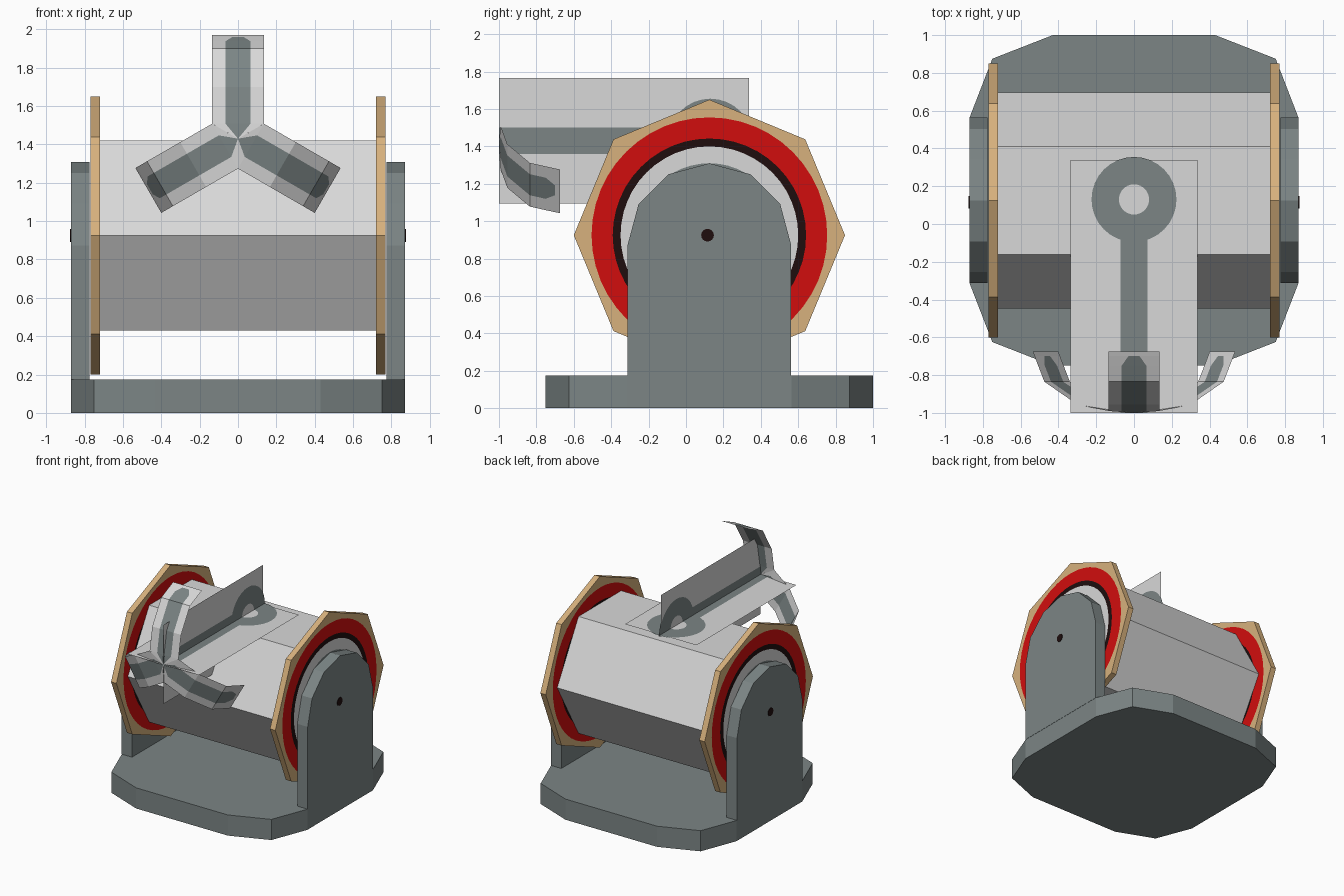
import bpy, bmesh, math
from mathutils import Matrix, Vector

if "Cube" in bpy.data.objects:
    bpy.data.objects.remove(bpy.data.objects["Cube"])


def material(name, rgb):
    m = bpy.data.materials.new(name)
    m.diffuse_color = (*rgb, 1)
    m.use_nodes = True
    m.node_tree.nodes["Principled BSDF"].inputs["Base Color"].default_value = m.diffuse_color
    return m


SLATE = material("slate_grey", (0.20, 0.235, 0.235))
LIGHT = material("light_grey", (0.69, 0.69, 0.69))
TAN = material("tan_wood", (0.68, 0.44, 0.205))
RED = material("red_paint", (0.64, 0.004, 0.004))
DARK = material("dark_brown", (0.013, 0.004, 0.004))

AXLE_Y, AXLE_Z, HOOK_Z = 0.125, 0.925, 1.43


def finish(name, bm, mats, closed=True):
    bmesh.ops.remove_doubles(bm, verts=bm.verts, dist=1e-5)
    bmesh.ops.dissolve_degenerate(bm, edges=bm.edges, dist=1e-6)
    if closed:
        bmesh.ops.recalc_face_normals(bm, faces=bm.faces)
    me = bpy.data.meshes.new(name)
    bm.to_mesh(me)
    bm.free()
    for m in mats:
        me.materials.append(m)
    ob = bpy.data.objects.new(name, me)
    bpy.context.collection.objects.link(ob)
    return ob


def prism(name, points, vec, mat):
    """Extrude a closed outline of 3D points along a vector."""
    bm = bmesh.new()
    f = bm.faces.new([bm.verts.new(p) for p in points])
    new = bmesh.ops.extrude_face_region(bm, geom=[f], use_keep_orig=True)["geom"]
    bmesh.ops.translate(bm, vec=vec,
                        verts=[v for v in new if isinstance(v, bmesh.types.BMVert)])
    return finish(name, bm, [mat])


def polar(n, r, start=0.0):
    return [(r * math.cos(start + math.tau * i / n), r * math.sin(start + math.tau * i / n))
            for i in range(n)]


# Base plate with chamfered corners
quarter = [(0.87, 0.44), (0.75, 0.75), (0.43, 0.875)]
outline = quarter + [(-x, y) for x, y in quarter[::-1]]
outline += [(-x, -y) for x, y in outline]
prism("base_plate", [(x, y + AXLE_Y, 0) for x, y in outline], (0, 0, 0.175), SLATE)

# Hexagonal drum
prism("drum", [(-0.73, AXLE_Y + y, AXLE_Z + z) for y, z in polar(6, 0.572)],
      (1.46, 0, 0), LIGHT)


def flange(name, x0, x1):
    """Octagonal wheel with painted rings on both faces."""
    n = 48
    radii = [0.385, 0.475, 0.517, 0.63]
    bm = bmesh.new()
    sides = []
    for x in (x0, x1):
        loops = [polar(n, r) for r in radii]
        octa = []
        for i in range(n):
            a = math.tau * i / n
            off = a % (math.tau / 8) - math.pi / 8
            r = 0.725 * math.cos(math.pi / 8) / math.cos(off)
            octa.append((r * math.cos(a), r * math.sin(a)))
        loops.append(octa)
        rows = [[bm.verts.new((x, AXLE_Y + y, AXLE_Z + z)) for y, z in lp] for lp in loops]
        bm.faces.new(rows[0]).material_index = 0
        for k in range(4):
            for i in range(n):
                j = (i + 1) % n
                bm.faces.new((rows[k][i], rows[k][j], rows[k + 1][j],
                              rows[k + 1][i])).material_index = k + 1
        sides.append(rows[-1])
    for i in range(n):
        j = (i + 1) % n
        bm.faces.new((sides[0][i], sides[0][j], sides[1][j], sides[1][i])).material_index = 4
    finish(name, bm, [SLATE, LIGHT, DARK, RED, TAN])


# Posts, flanges and axle pins on both sides
arch = [(0.4375 * math.cos(math.radians(a)), 0.872 + 0.4375 * math.sin(math.radians(a)))
        for a in range(0, 181, 30)]
arch = [(0.4375, 0.175)] + arch + [(-0.4375, 0.175)]
for s, side in ((1, "right"), (-1, "left")):
    prism("post_" + side, [(s * 0.775, AXLE_Y + y, z) for y, z in arch],
          (s * 0.097, 0, 0), SLATE)
    prism("axle_pin_" + side, [(s * 0.868, 0.115 + y, AXLE_Z + z) for y, z in polar(16, 0.034)],
          (s * 0.008, 0, 0), DARK)
    flange("flange_" + side, s * 0.72, s * 0.77)


def hook_card(name, angle):
    """Flat card with the painted shank and eye of the hook, turned about the shank."""
    turn = Matrix.Translation((0, 0, HOOK_Z)) @ Matrix.Rotation(angle, 4, 'Y')
    bm = bmesh.new()
    bm.faces.new([bm.verts.new((x, y, 0)) for x, y in
                  ((-0.335, -1), (0.335, -1), (0.335, 0.338), (-0.335, 0.338))])
    # painted shapes just above and below the card
    for z in (0.003, -0.003):
        def quad(pts):
            vs = [bm.verts.new((x, y, z)) for x, y in (pts if z > 0 else pts[::-1])]
            bm.faces.new(vs).material_index = 1
        inner, outer = polar(32, 0.08), polar(32, 0.225)
        for i in range(32):
            j = (i + 1) % 32
            quad([(x, y + 0.13) for x, y in (inner[i], outer[i], outer[j], inner[j])])
        quad([(-0.072, -1), (0.072, -1), (0.072, -0.08), (-0.072, -0.08)])
    bm.transform(turn)
    finish(name, bm, [LIGHT, SLATE], closed=False)


hook_card("hook_shank_flat", 0)
hook_card("hook_shank_upright", math.pi / 2)

# Three curved claws: radius, y, half width, half width of dark stripe
rows = [(0, -1, 0, 0), (0.078, -0.99, 0.135, 0.065), (0.27, -0.955, 0.135, 0.065),
        (0.47, -0.835, 0.135, 0.065), (0.508, -0.75, 0.135, 0.065),
        (0.53, -0.70, 0.135, 0.03), (0.54, -0.675, 0.135, 0.03)]
for c in range(3):
    bm = bmesh.new()
    turn = Matrix.Translation((0, 0, HOOK_Z)) @ Matrix.Rotation(c * math.tau / 3, 4, 'Y')
    grid = [[bm.verts.new(turn @ Vector((x, y, r))) for x in (-w, -s, s, w)]
            for r, y, w, s in rows]
    for i in range(len(rows) - 1):
        for k in range(3):
            f = bm.faces.new((grid[i][k], grid[i][k + 1], grid[i + 1][k + 1], grid[i + 1][k]))
            f.material_index = 1 if k == 1 and i < len(rows) - 2 else 0
    finish("hook_claw_%d" % (c + 1), bm, [LIGHT, SLATE], closed=False)
